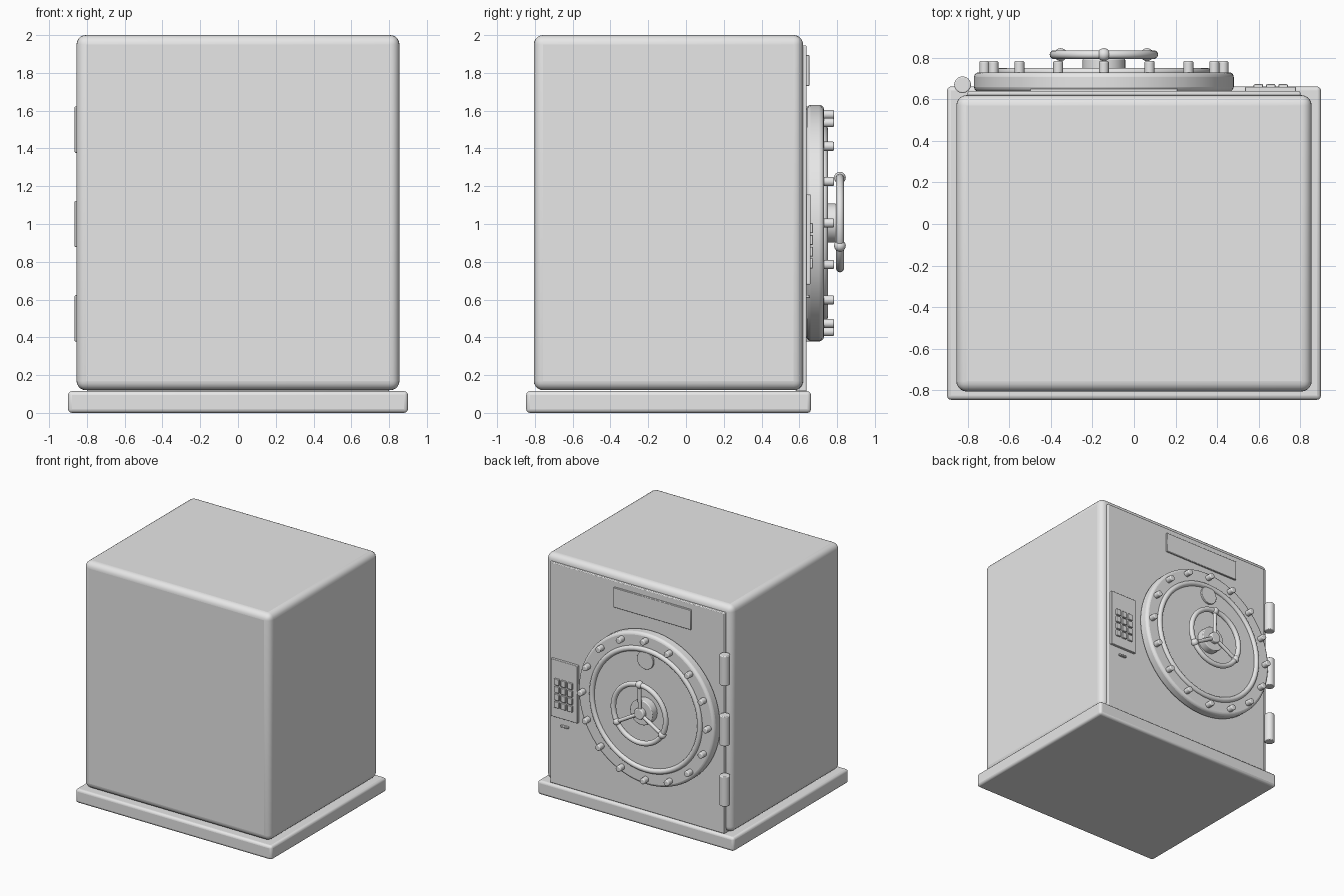
import bpy
from math import pi, sin, cos, radians
from mathutils import Vector

cube = bpy.data.objects.get("Cube")
if cube:
    bpy.data.objects.remove(cube, do_unlink=True)

grey = bpy.data.materials.new("grey steel")
grey.use_nodes = True
grey.diffuse_color = (0.8, 0.8, 0.8, 1)
grey.node_tree.nodes["Principled BSDF"].inputs["Base Color"].default_value = (0.8, 0.8, 0.8, 1)


def finish(name, bevel=0, segments=3):
    """Name the active object, round its edges and shade it."""
    ob = bpy.context.object
    ob.name = name
    ob.data.materials.append(grey)
    if bevel:
        mod = ob.modifiers.new("Bevel", 'BEVEL')
        mod.width = bevel
        mod.segments = segments
        mod.limit_method = 'ANGLE'
        mod.angle_limit = radians(40)
    bpy.ops.object.shade_smooth_by_angle(angle=radians(35))
    return ob


def box(name, x, y, z, bevel=0, segments=3):
    """Box from (min, max) ranges on each axis."""
    bpy.ops.mesh.primitive_cube_add(size=1, location=[(a + b) / 2 for a, b in (x, y, z)])
    ob = bpy.context.object
    ob.scale = [b - a for a, b in (x, y, z)]
    bpy.ops.object.transform_apply(location=False, rotation=False, scale=True)
    return finish(name, bevel, segments)


def rod(name, start, end, radius, bevel=0, sides=32):
    """Cylinder between two points."""
    start, end = Vector(start), Vector(end)
    axis = end - start
    bpy.ops.mesh.primitive_cylinder_add(
        vertices=sides, radius=radius, depth=axis.length, location=(start + end) / 2,
        rotation=axis.to_track_quat('Z', 'Y').to_euler())
    return finish(name, bevel)


def ring(name, y, major, minor):
    bpy.ops.mesh.primitive_torus_add(
        major_segments=64, minor_segments=14, major_radius=major, minor_radius=minor,
        location=(CX, y, CZ), rotation=(pi / 2, 0, 0))
    return finish(name)


# Centre of the round door
CX, CZ = -0.145, 1.005


def on_door(radius, angle, y):
    return (CX + radius * cos(angle), y, CZ + radius * sin(angle))


# Cabinet
box("base_plinth", (-0.9, 0.9), (-0.846, 0.662), (0, 0.115), 0.02)
box("safe_body", (-0.855, 0.855), (-0.806, 0.62), (0.12, 2), 0.05, 5)
box("rear_panel", (-0.8, 0.8), (0.58, 0.639), (0.115, 1.945), 0.006, 2)
box("name_plate", (-0.5, 0.21), (0.62, 0.653), (1.73, 1.895), 0.003, 1)

# Round door
rod("round_door", (CX, 0.638, CZ), (CX, 0.73, CZ), 0.625, 0.022, 96)
ring("door_inner_ring", 0.73, 0.495, 0.022)
rod("door_dial", on_door(0.415, pi / 2, 0.72), on_door(0.415, pi / 2, 0.745), 0.075, 0.004)
for i in range(16):
    a = i * pi / 8
    rod(f"door_bolt_{i + 1}", on_door(0.575, a, 0.72), on_door(0.575, a, 0.784), 0.024, 0.007, 20)

# Handwheel
rod("wheel_hub", (CX, 0.72, CZ), (CX, 0.795, CZ), 0.103, 0.006, 40)
rod("wheel_cap", (CX, 0.78, CZ), (CX, 0.83, CZ), 0.045, 0.008)
ring("wheel_rim", 0.815, 0.24, 0.021)
for i in range(3):
    a = pi / 2 + i * 2 * pi / 3
    rod(f"wheel_spoke_{i + 1}", (CX, 0.812, CZ), on_door(0.24, a, 0.815), 0.015, 0, 16)
    bpy.ops.mesh.primitive_uv_sphere_add(segments=24, ring_count=14, radius=0.031,
                                         location=on_door(0.24, a, 0.815))
    finish(f"wheel_knob_{i + 1}")

# Hinges
for i, z in enumerate((0.5, 1.0, 1.5)):
    rod(f"hinge_{i + 1}", (-0.825, 0.67, z - 0.123), (-0.825, 0.67, z + 0.123), 0.04, 0.006)

# Keypad
box("keypad_plate", (0.535, 0.78), (0.62, 0.659), (0.68, 1.157), 0.004, 2)
for row in range(4):
    for col in range(3):
        x, z = 0.598 + 0.06 * col, 0.791 + 0.0625 * row
        box(f"key_{row * 3 + col + 1}", (x - 0.022, x + 0.022), (0.65, 0.673),
            (z - 0.026, z + 0.026), 0.004, 2)
box("key_slot", (0.625, 0.695), (0.62, 0.657), (0.608, 0.623), 0.003, 1)
